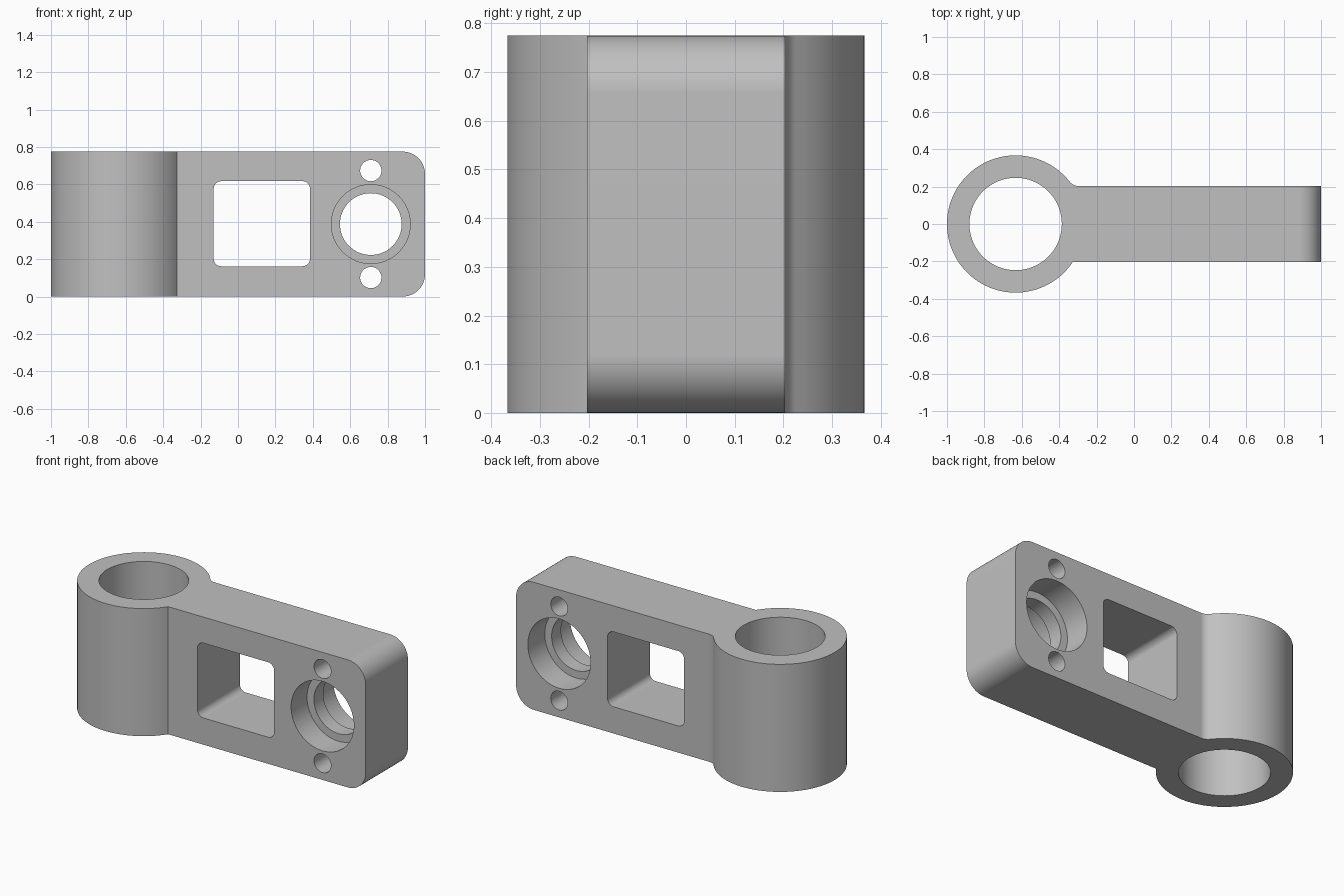
import bpy, bmesh, math
from mathutils import Matrix, Vector

cube = bpy.data.objects.get("Cube")
if cube:
    bpy.data.objects.remove(cube, do_unlink=True)

HEIGHT, HALF = 0.775, 0.203          # arm height and half thickness
RING_X, RING_R, BORE_R = -0.633, 0.367, 0.247
EYE_X, MID_Z = 0.71, HEIGHT / 2

metal = bpy.data.materials.new("plain grey")
metal.use_nodes = True
colour = (0.53, 0.53, 0.53, 1)
metal.diffuse_color = colour
metal.node_tree.nodes["Principled BSDF"].inputs["Base Color"].default_value = colour


def arc(cx, cy, r, a0, a1, n):
    return [(cx + r * math.cos(a0 + (a1 - a0) * i / n),
             cy + r * math.sin(a0 + (a1 - a0) * i / n)) for i in range(n + 1)]


def prism(name, outline, start, end, upright=True):
    """Extrude an outline along z, or along y when not upright."""
    bm = bmesh.new()
    place = (lambda p: (p[0], p[1], start)) if upright else (lambda p: (p[0], start, p[1]))
    face = bm.faces.new([bm.verts.new(place(p)) for p in outline])
    moved = bmesh.ops.extrude_face_region(bm, geom=[face])["geom"]
    step = Vector((0, 0, end - start)) if upright else Vector((0, end - start, 0))
    bmesh.ops.translate(bm, vec=step, verts=[v for v in moved if isinstance(v, bmesh.types.BMVert)])
    bmesh.ops.recalc_face_normals(bm, faces=bm.faces)
    mesh = bpy.data.meshes.new(name)
    bm.to_mesh(mesh)
    bm.free()
    mesh.materials.append(metal)
    obj = bpy.data.objects.new(name, mesh)
    bpy.context.collection.objects.link(obj)
    return obj


def circle(cx, cy, r, n=64):
    return arc(cx, cy, r, 0, math.tau, n)[:-1]


# Plan outline: ring, a small blend on the back side, a sharp joint on the front
blend = 0.06
dx = math.sqrt((RING_R + blend) ** 2 - (HALF + blend) ** 2)
back = math.atan2(HALF + blend, dx)
front = math.tau - math.asin(HALF / RING_R)
outline = arc(RING_X, 0, RING_R, back, front, 80)
outline += [(1, -HALF), (1, HALF)]
outline += arc(RING_X + dx, HALF + blend, blend, -math.pi / 2, back - math.pi, 10)[:-1]
body = prism("link_arm", outline, 0, HEIGHT)

# Round the two corners at the free end
bm = bmesh.new()
bm.from_mesh(body.data)
ends = [e for e in bm.edges if all(v.co.x > 0.99 for v in e.verts)
        and abs(e.verts[0].co.z - e.verts[1].co.z) < 0.01]
bmesh.ops.bevel(bm, geom=ends, offset=0.12, segments=16, profile=0.5, affect='EDGES')
bm.to_mesh(body.data)
bm.free()

# Window with rounded corners
x0, x1, z0, z1, r = -0.13, 0.385, 0.162, 0.617, 0.04
window = []
for i, (x, z) in enumerate([(x1 - r, z1 - r), (x0 + r, z1 - r), (x0 + r, z0 + r), (x1 - r, z0 + r)]):
    window += arc(x, z, r, i * math.pi / 2, (i + 1) * math.pi / 2, 8)

# Openings: ring bore, window, stepped bearing seat from both sides, screw holes
cutters = [
    prism("ring_bore_cutter", circle(RING_X, 0, BORE_R, 80), -1, 2),
    prism("window_cutter", window, -1, 1, False),
    prism("eye_cutter", circle(EYE_X, MID_Z, 0.165), -1, 1, False),
    prism("front_seat_cutter", circle(EYE_X, MID_Z, 0.211), -1, -0.05, False),
    prism("back_seat_cutter", circle(EYE_X, MID_Z, 0.211), 0.04, 1, False),
]
for side in (-1, 1):
    cutters.append(prism("screw_hole_cutter", circle(EYE_X, MID_Z + side * 0.286, 0.057, 32), -1, 1, False))

bpy.ops.object.select_all(action='DESELECT')
bpy.context.view_layer.objects.active = body
body.select_set(True)
for cutter in cutters:
    cutter.hide_render = True
    cut = body.modifiers.new(cutter.name, 'BOOLEAN')
    cut.operation, cut.solver, cut.object = 'DIFFERENCE', 'EXACT', cutter
    bpy.ops.object.modifier_apply(modifier=cut.name)
    bpy.data.objects.remove(cutter, do_unlink=True)

# Smooth round walls, crisp edges
bpy.ops.object.shade_smooth_by_angle(angle=math.radians(30))
weighted = body.modifiers.new("even_normals", 'WEIGHTED_NORMAL')
weighted.keep_sharp = True
